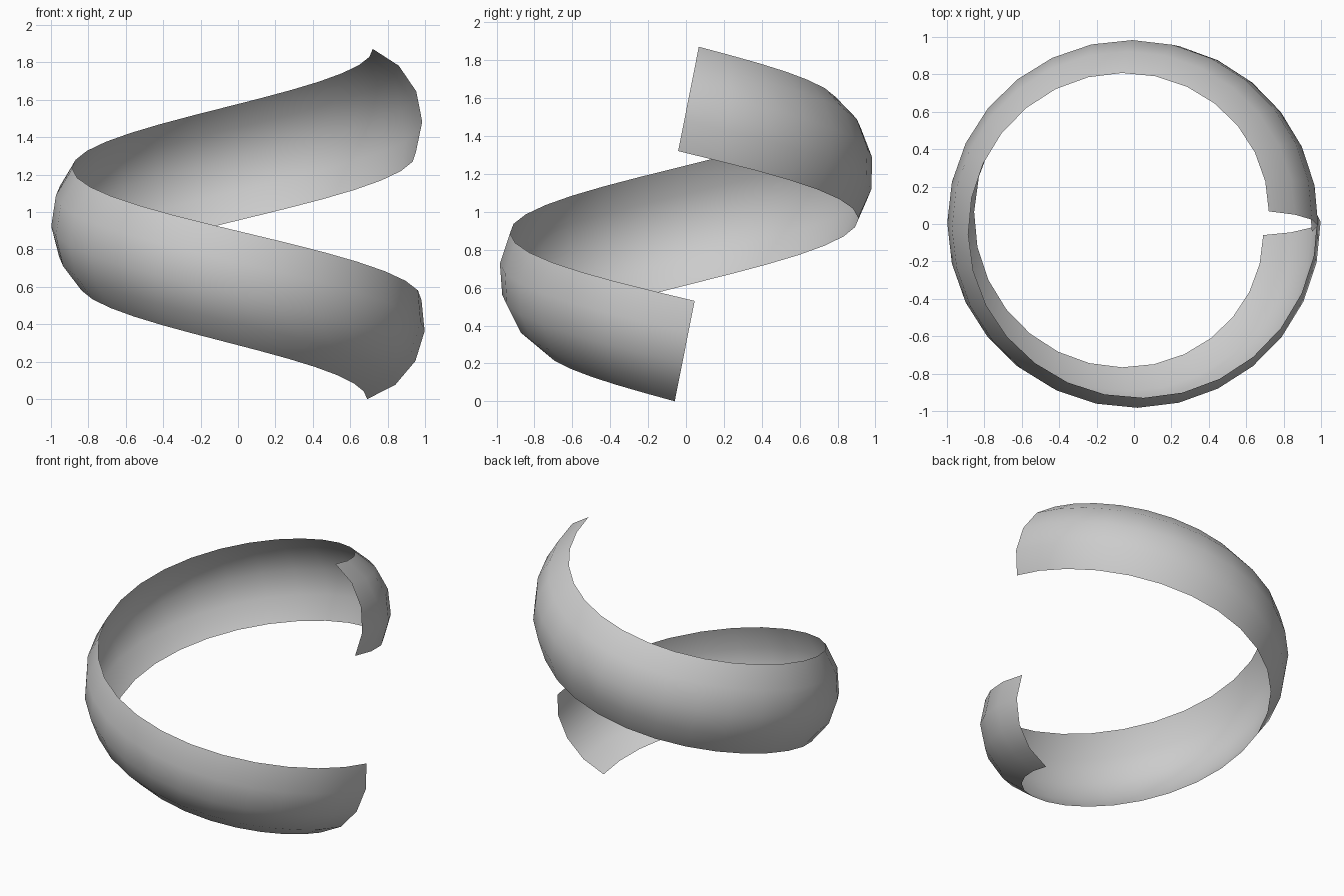
import bpy, bmesh
from math import sin, cos, pi, radians

if "Cube" in bpy.data.objects:
    bpy.data.objects.remove(bpy.data.objects["Cube"])

TURN_STEPS = 28     # segments along the one-turn helix
ARC_STEPS = 4       # segments across the curved band
HALF_ARC = radians(46)
TILT = 0.2          # section leans to stay square to the climb


def band_point(u, k):
    """Point on the band: u along the helix (0-1), k across the arc."""
    t = -2 * pi * u
    roll = radians(-28.7 + 51.4 * u)
    a = roll - HALF_ARC + 2 * HALF_ARC * k / ARC_STEPS
    arc_r = 0.42 - 0.005 * u ** 4
    r = 0.58 - 0.01 * u ** 4 + arc_r * cos(a)
    z = 0.405 + 1.08 * u + arc_r * sin(a)
    s = TILT * (z - (0.32 + 1.23 * u))
    return (r * cos(t) - s * sin(t), 0.99 * (r * sin(t) + s * cos(t)) + 0.004, z)


# Open spiral band that rolls from bottom-inward to top-inward
bm = bmesh.new()
rows = [[bm.verts.new(band_point(i / TURN_STEPS, k)) for k in range(ARC_STEPS + 1)]
        for i in range(TURN_STEPS + 1)]
for a, b in zip(rows, rows[1:]):
    for k in range(ARC_STEPS):
        bm.faces.new((a[k], a[k + 1], b[k + 1], b[k]))
bm.normal_update()

# Make normals face outward and rest the band on the ground
if sum(f.normal.dot(f.calc_center_median() * 1.0) for f in bm.faces
       if abs(f.normal.z) < 0.5) < 0:
    bmesh.ops.reverse_faces(bm, faces=bm.faces[:])
low = min(v.co.z for v in bm.verts)
bmesh.ops.translate(bm, verts=bm.verts[:], vec=(0, 0, -low))
for f in bm.faces:
    f.smooth = True

mesh = bpy.data.meshes.new("spiral_band")
bm.to_mesh(mesh)
bm.free()
band = bpy.data.objects.new("spiral_band", mesh)
bpy.context.collection.objects.link(band)
